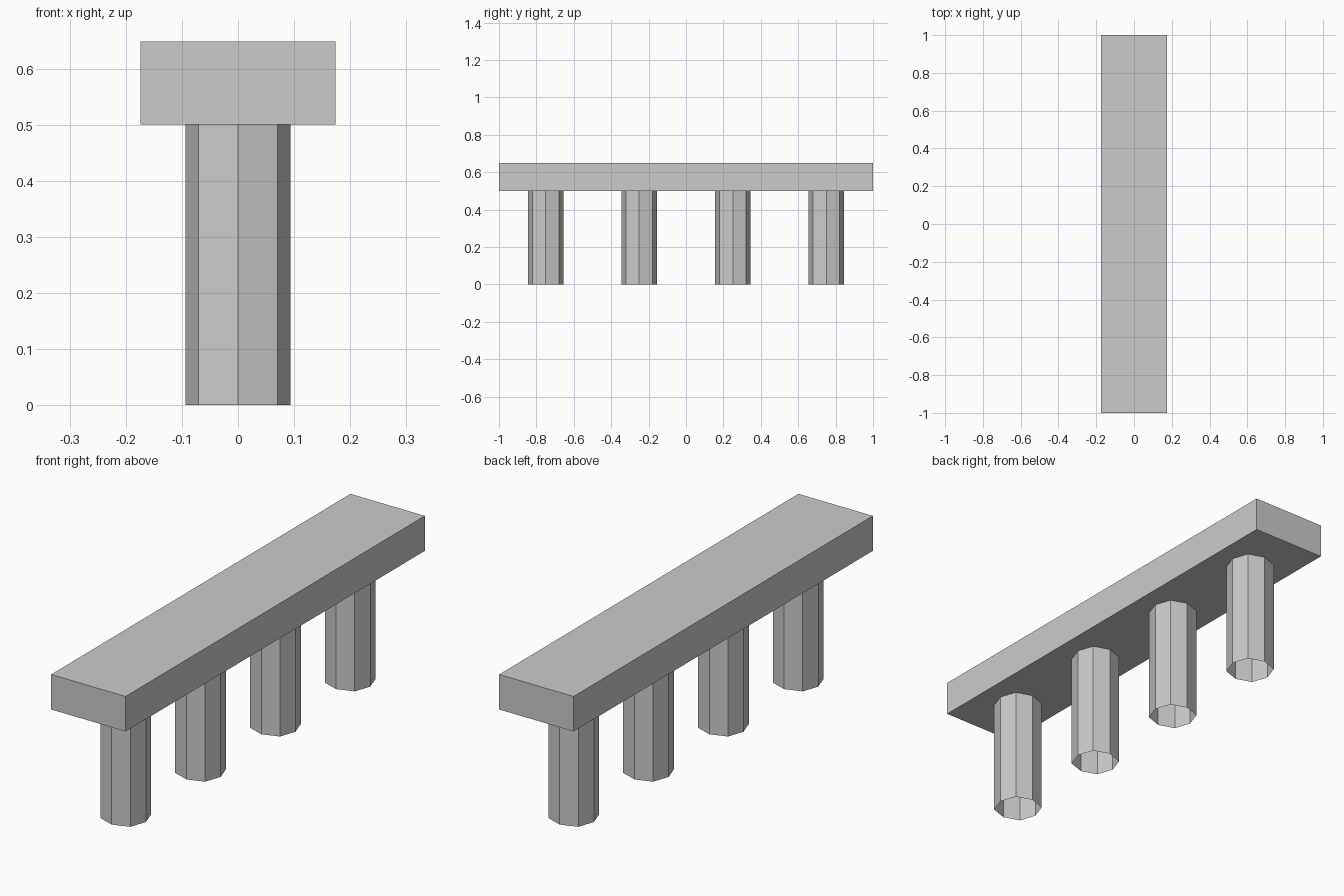
import bpy, bmesh, math

cube = bpy.data.objects.get("Cube")
if cube:
    bpy.data.objects.remove(cube, do_unlink=True)

# Single concrete grey
grey = bpy.data.materials.new("concrete_grey")
grey.use_nodes = True
colour = (0.6, 0.6, 0.6, 1)
grey.diffuse_color = colour
grey.node_tree.nodes["Principled BSDF"].inputs["Base Color"].default_value = colour

DECK_BASE, DECK_TOP = 0.5, 0.648


def add_object(name, bm, location):
    mesh = bpy.data.meshes.new(name)
    bm.to_mesh(mesh)
    bm.free()
    mesh.materials.append(grey)
    obj = bpy.data.objects.new(name, mesh)
    obj.location = location
    bpy.context.collection.objects.link(obj)


# Deck slab
bm = bmesh.new()
bmesh.ops.create_cube(bm, size=1)
bmesh.ops.scale(bm, vec=(0.348, 2, DECK_TOP - DECK_BASE), verts=bm.verts)
add_object("deck", bm, (0, 0, (DECK_BASE + DECK_TOP) / 2))


# Open eight-sided pillar, corners on the axes slightly pulled in
def pillar(name, y):
    bm = bmesh.new()
    rings = []
    for z in (0, DECK_BASE):
        ring = []
        for i in range(8):
            radius = 0.094 if i % 2 == 0 else 0.099
            a = i * math.pi / 4
            ring.append(bm.verts.new((radius * math.cos(a), radius * math.sin(a), z)))
        rings.append(ring)
    low, high = rings
    for i in range(8):
        j = (i + 1) % 8
        bm.faces.new((low[i], low[j], high[j], high[i]))
    add_object(name, bm, (0, y, 0))


for n in range(4):
    pillar(f"pillar_{n + 1}", -0.75 + 0.5 * n)
